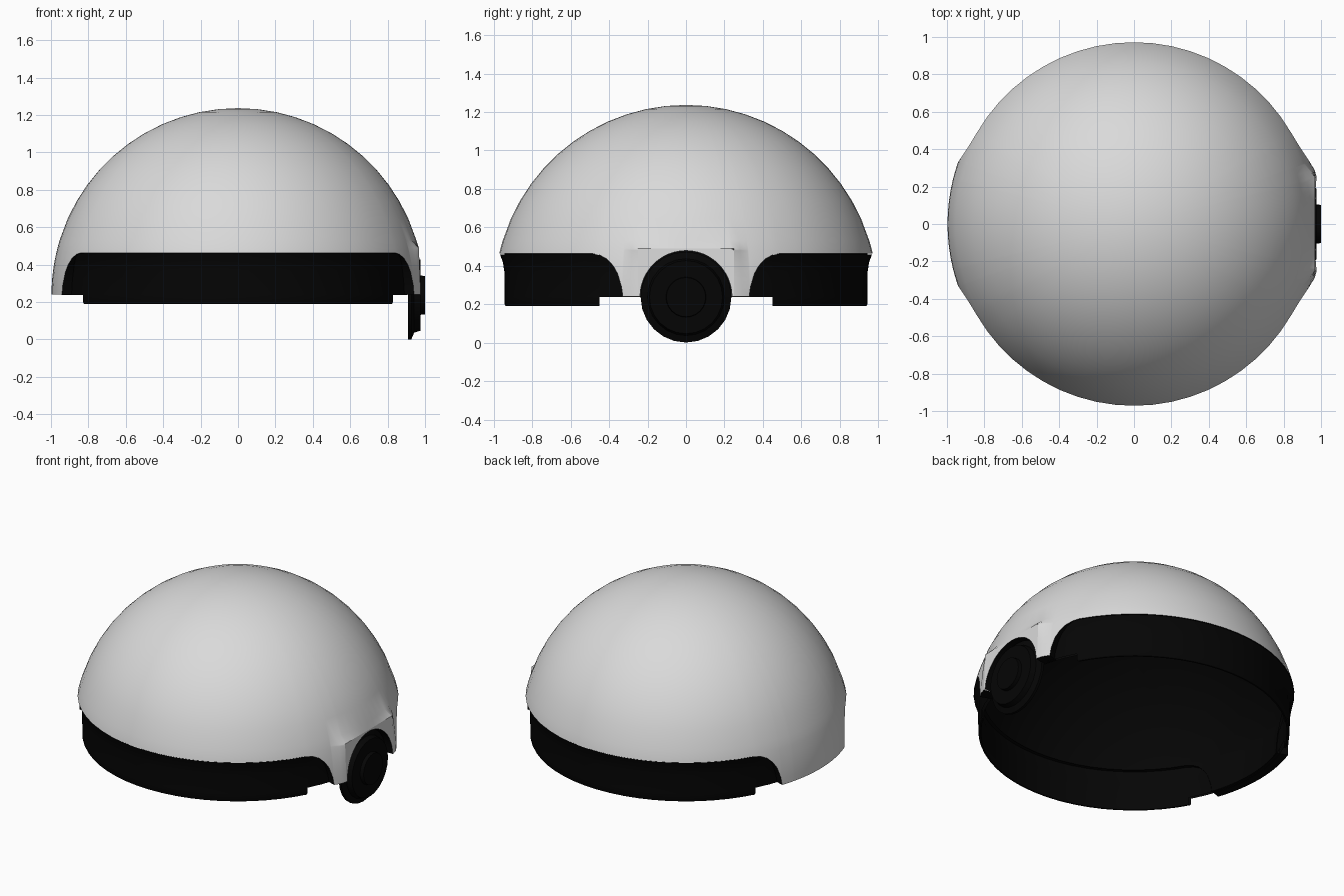
import bpy, bmesh, math

if "Cube" in bpy.data.objects:
    bpy.data.objects.remove(bpy.data.objects["Cube"])


def material(name, rgb):
    m = bpy.data.materials.new(name)
    m.diffuse_color = (*rgb, 1)
    m.use_nodes = True
    m.node_tree.nodes["Principled BSDF"].inputs["Base Color"].default_value = m.diffuse_color
    return m


grey = material("light_grey", (0.7, 0.7, 0.7))
black = material("black", (0.0015, 0.0015, 0.0015))


def finish(bm, name, mats, angle=40):
    me = bpy.data.meshes.new(name)
    bm.to_mesh(me)
    bm.free()
    ob = bpy.data.objects.new(name, me)
    bpy.context.collection.objects.link(ob)
    for m in mats:
        me.materials.append(m)
    bpy.ops.object.select_all(action='DESELECT')
    ob.select_set(True)
    bpy.context.view_layer.objects.active = ob
    bpy.ops.object.shade_smooth_by_angle(angle=math.radians(angle))
    return ob


def revolve(profile, place, sides):
    """Spin (radius, height) points; place maps (a, b, height) to a position."""
    bm = bmesh.new()
    rings = []
    for r, h in profile:
        rings.append([bm.verts.new(place(r * math.cos(2 * math.pi * i / sides),
                                         r * math.sin(2 * math.pi * i / sides), h))
                      for i in range(sides)])
    for a, b in zip(rings, rings[1:]):
        for i in range(sides):
            j = (i + 1) % sides
            bm.faces.new((a[i], a[j], b[j], b[i]))
    bmesh.ops.remove_doubles(bm, verts=bm.verts, dist=1e-5)
    bmesh.ops.recalc_face_normals(bm, faces=bm.faces)
    return bm


def trim(bm, lo, hi):
    """Slice along the sides of a box and delete the faces inside it."""
    for axis in range(3):
        for limit in (lo[axis], hi[axis]):
            co, no = [0, 0, 0], [0, 0, 0]
            co[axis], no[axis] = limit, 1
            bmesh.ops.bisect_plane(bm, geom=bm.verts[:] + bm.edges[:] + bm.faces[:],
                                   plane_co=co, plane_no=no)
    inside = [f for f in bm.faces
              if all(l < c < h for l, c, h in zip(lo, f.calc_center_median(), hi))]
    bmesh.ops.delete(bm, geom=inside, context='FACES')


# Dome shell: a hemisphere whose lower edge drops into a lobe on each side
CZ, R, RIM, LOW = 0.24, 0.997, 0.463, 0.24
LOBE = [(0.33, LOW), (0.337, 0.29), (0.36, 0.36), (0.385, 0.4),
        (0.42, 0.435), (0.46, 0.455), (0.5, RIM)]


def lower_edge(s):
    if s <= LOBE[0][0]:
        return LOW
    for (s0, z0), (s1, z1) in zip(LOBE, LOBE[1:]):
        if s <= s1 + 1e-6:
            return z0 + (z1 - z0) * (s - s0) / (s1 - s0)
    return RIM


def pad_x(z):
    """Nearly upright face around the wheel."""
    return 0.967 + (0.49 - z) * 0.04


quarter = [math.asin(s) for s in (0, 0.06, 0.12, 0.18, 0.236, 0.25, 0.29)]
quarter += [math.asin(s) for s, _ in LOBE]
quarter += [math.radians(a) for a in range(36, 91, 6)]
half = quarter + [math.pi - a for a in reversed(quarter[:-1])]
angles = half + [a + math.pi for a in half[1:-1]]

upper = [CZ + R * math.sin(math.radians(90 - 6 * i)) for i in range(12)] + [0.53, 0.49, 0.48]
STEPS = 5


def shell_point(a, z, radius=None):
    r = radius or math.sqrt(max(R * R - (z - CZ) ** 2, 0))
    x, y, s = r * math.cos(a), r * math.sin(a), abs(math.sin(a))
    # wheel recess on the right, with a raised pad blending into the dome
    if x > 0 and z < 0.5 and radius is None:
        if s < 0.26:
            y = math.sin(a)
            x = 0.915 if (s < 0.24 and z < 0.485) else pad_x(z)
        elif s < 0.3:
            x = (max(x, pad_x(z)) + x) / 2
    return x, y, z


bm = bmesh.new()
columns = []
for a in angles:
    zb = lower_edge(abs(math.sin(a)))
    zs = upper + [RIM + (zb - RIM) * i / STEPS for i in range(STEPS + 1)]
    col = [bm.verts.new(shell_point(a, z)) for z in zs]
    col.append(bm.verts.new(shell_point(a, zb, 0.92)))   # turned-in underside
    columns.append(col)
for i, col in enumerate(columns):
    nxt = columns[(i + 1) % len(columns)]
    for k in range(len(col) - 1):
        f = bm.faces.new((col[k], col[k + 1], nxt[k + 1], nxt[k]))
        c = f.calc_center_median()
        in_recess = c.x > 0.9 and abs(c.y) < 0.24 and c.z < 0.482
        f.material_index = 1 if k == len(col) - 2 or in_recess else 0
bmesh.ops.remove_doubles(bm, verts=bm.verts, dist=1e-5)
bmesh.ops.recalc_face_normals(bm, faces=bm.faces)
finish(bm, "dome_shell", [grey, black])

# Wheel arch: flush surround with a round opening and a dark inner wall
bm = bmesh.new()
rows = []
for i in range(25):
    c, s = math.cos(math.pi * i / 24), math.sin(math.pi * i / 24)
    t = 0.25 / max(abs(c), s)
    pts = [(t * c, CZ + t * s), (0.239 * c, CZ + 0.239 * s)]
    row = [bm.verts.new((pad_x(z), y, z)) for y, z in pts]
    row.append(bm.verts.new((0.915, pts[1][0], pts[1][1])))
    rows.append(row)
for a, b in zip(rows, rows[1:]):
    for k in range(2):
        f = bm.faces.new((a[k], b[k], b[k + 1], a[k + 1]))
        f.material_index = k
bmesh.ops.recalc_face_normals(bm, faces=bm.faces)
if sum(f.normal.x for f in bm.faces) < 0:
    bmesh.ops.reverse_faces(bm, faces=bm.faces)
finish(bm, "wheel_arch", [grey, black])

# Dark hollow chassis: outer band, thin lower rim and an inner dome lining
LINER = 0.975
profile = [(0.968, 0.46), (0.953, 0.42), (0.945, 0.37), (0.943, 0.2), (0.938, 0.19),
           (0.928, 0.19), (0.925, 0.2), (0.925, 0.37), (0.945, 0.46)]
profile += [(LINER * math.cos(math.radians(a)), CZ + LINER * math.sin(math.radians(a)))
            for a in range(18, 91, 6)]
bm = revolve(profile, lambda a, b, h: (a, b, h), 64)
band = max(bm.faces, key=lambda f: f.calc_center_median().xy.length)
if band.normal.xy.dot(band.calc_center_median().xy) < 0:
    bmesh.ops.reverse_faces(bm, faces=bm.faces)
trim(bm, (-1.5, -0.45, 0), (1.5, 0.45, 0.238))       # side openings in the rim
trim(bm, (0.905, -0.26, 0), (1.5, 0.26, 0.49))       # space for the wheel
finish(bm, "chassis", [black])

# Single side wheel with stepped hub
bm = revolve([(0, 0.91), (0.236, 0.91), (0.236, 0.927), (0.2, 0.942), (0.19, 0.976),
              (0.105, 0.976), (0.102, 1.0), (0, 1.0)],
             lambda a, b, h: (h, a, b + 0.237), 24)
finish(bm, "wheel", [black])
